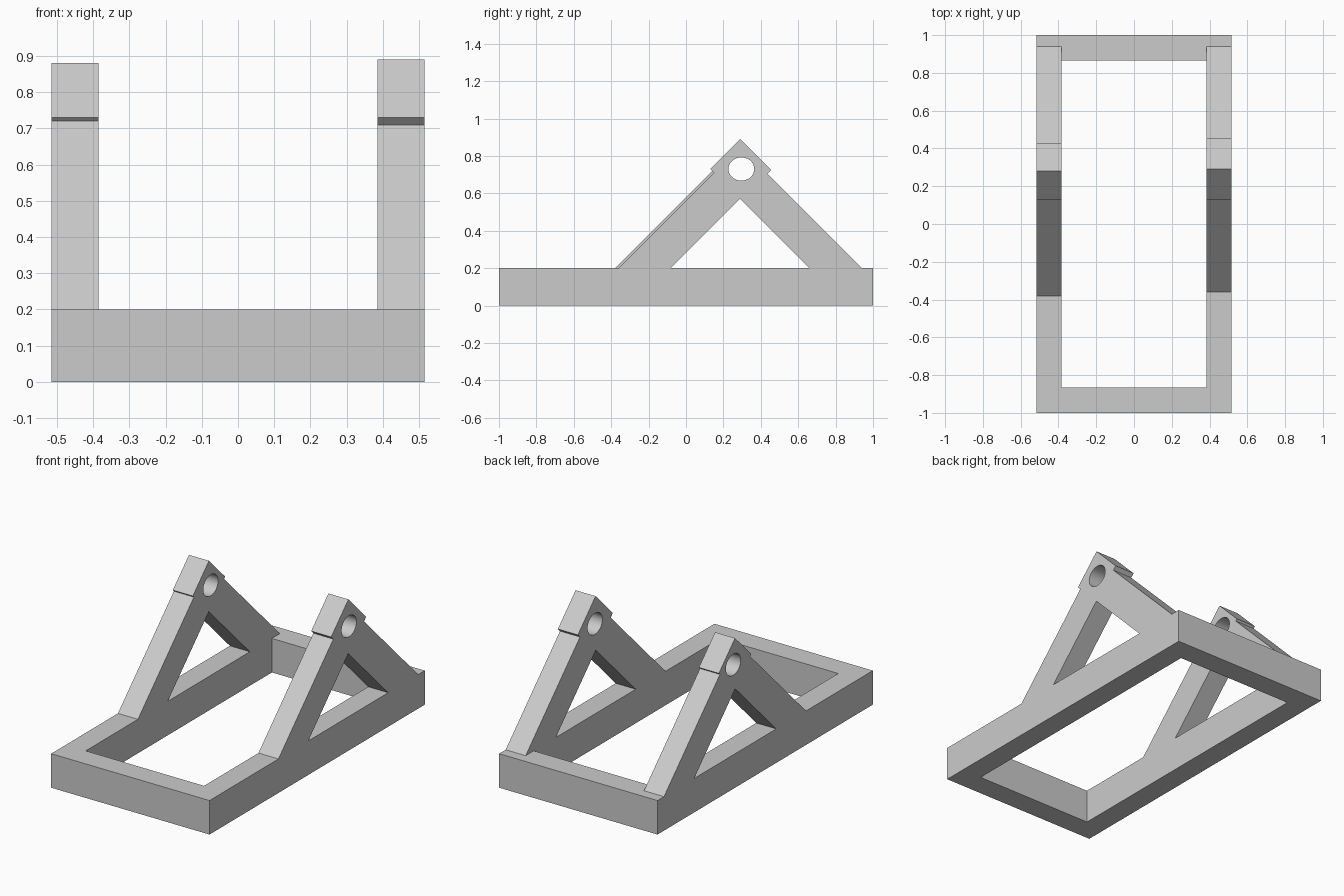
import bpy, bmesh, math
from mathutils import Vector

if "Cube" in bpy.data.objects:
    bpy.data.objects.remove(bpy.data.objects["Cube"])

grey = bpy.data.materials.new("light_grey")
grey.diffuse_color = (0.6, 0.6, 0.6, 1)
grey.use_nodes = True
grey.node_tree.nodes["Principled BSDF"].inputs["Base Color"].default_value = grey.diffuse_color

X_OUT, X_IN, BASE = 0.515, 0.385, 0.2


def finish(name, bm):
    bmesh.ops.recalc_face_normals(bm, faces=bm.faces)
    me = bpy.data.meshes.new(name)
    bm.to_mesh(me)
    bm.free()
    me.materials.append(grey)
    ob = bpy.data.objects.new(name, me)
    bpy.context.collection.objects.link(ob)
    bpy.context.view_layer.objects.active = ob
    ob.select_set(True)
    bpy.ops.object.shade_smooth_by_angle(angle=math.radians(30))
    ob.select_set(False)
    return ob


def side_plate(name, x0, x1, loops):
    """Extrude a (y, z) outline with holes from x0 to x1."""
    bm = bmesh.new()
    edges = []
    for pts in loops:
        vs = [bm.verts.new((x0, y, z)) for y, z in pts]
        edges += [bm.edges.new((vs[i - 1], vs[i])) for i in range(len(vs))]
    bmesh.ops.triangle_fill(bm, edges=edges, use_beauty=True, normal=Vector((1, 0, 0)))
    bmesh.ops.dissolve_limit(bm, angle_limit=0.01, verts=bm.verts, edges=bm.edges)
    ext = bmesh.ops.extrude_face_region(bm, geom=bm.faces[:], use_keep_orig=True)
    moved = [v for v in ext["geom"] if isinstance(v, bmesh.types.BMVert)]
    bmesh.ops.translate(bm, verts=moved, vec=(x1 - x0, 0, 0))
    return finish(name, bm)


def side_frame(name, x0, x1, step):
    """Rail, two slanted legs and a crossed-beam head; step is the head overhang."""
    f = 0.60 - 2 * step          # front leg: z - y = f
    h = 1.14 + 2 * step          # back of the head: y + z = h
    peak = h - 0.87
    corner = h - 0.73 + (step - 0.01) / 2
    outline = [(-1, 0), (1, 0), (1, BASE), (1.14 - BASE, BASE),
               (corner - step, 1.14 - corner + step), (corner, h - corner),
               (peak, 0.87), ((h - 0.60) / 2, (h + 0.60) / 2), (0.27, 0.87),
               (0.13, 0.73), (0.13 + step, 0.73 - step),
               (BASE - f, BASE), (-1, BASE)]
    g = f - 0.277                # inner edge of the front leg
    window = [(BASE - g, BASE), (0.86 - BASE, BASE), ((0.86 - g) / 2, (0.86 + g) / 2)]
    hole = [(0.296 + 0.069 * math.cos(a), 0.73 + 0.062 * math.sin(a))
            for a in (math.tau * i / 48 for i in range(48))]
    return side_plate(name, x0, x1, [outline, window, hole])


# Two side frames
side_frame("right_side_frame", X_IN, X_OUT, 0.02)
side_frame("left_side_frame", -X_OUT, -X_IN, 0.01)

# Cross bars joining the rails, left open where they meet them
for name, s in (("front_bar", -1), ("back_bar", 1)):
    bm = bmesh.new()
    bmesh.ops.create_cube(bm, size=1)
    ends = [f for f in bm.faces if abs(f.normal.x) > 0.9]
    bmesh.ops.delete(bm, geom=ends, context='FACES_ONLY')
    for v in bm.verts:
        v.co = (v.co.x * 2 * X_IN, v.co.y * 0.135 + s * 0.9325, (v.co.z + 0.5) * BASE)
    finish(name, bm)
